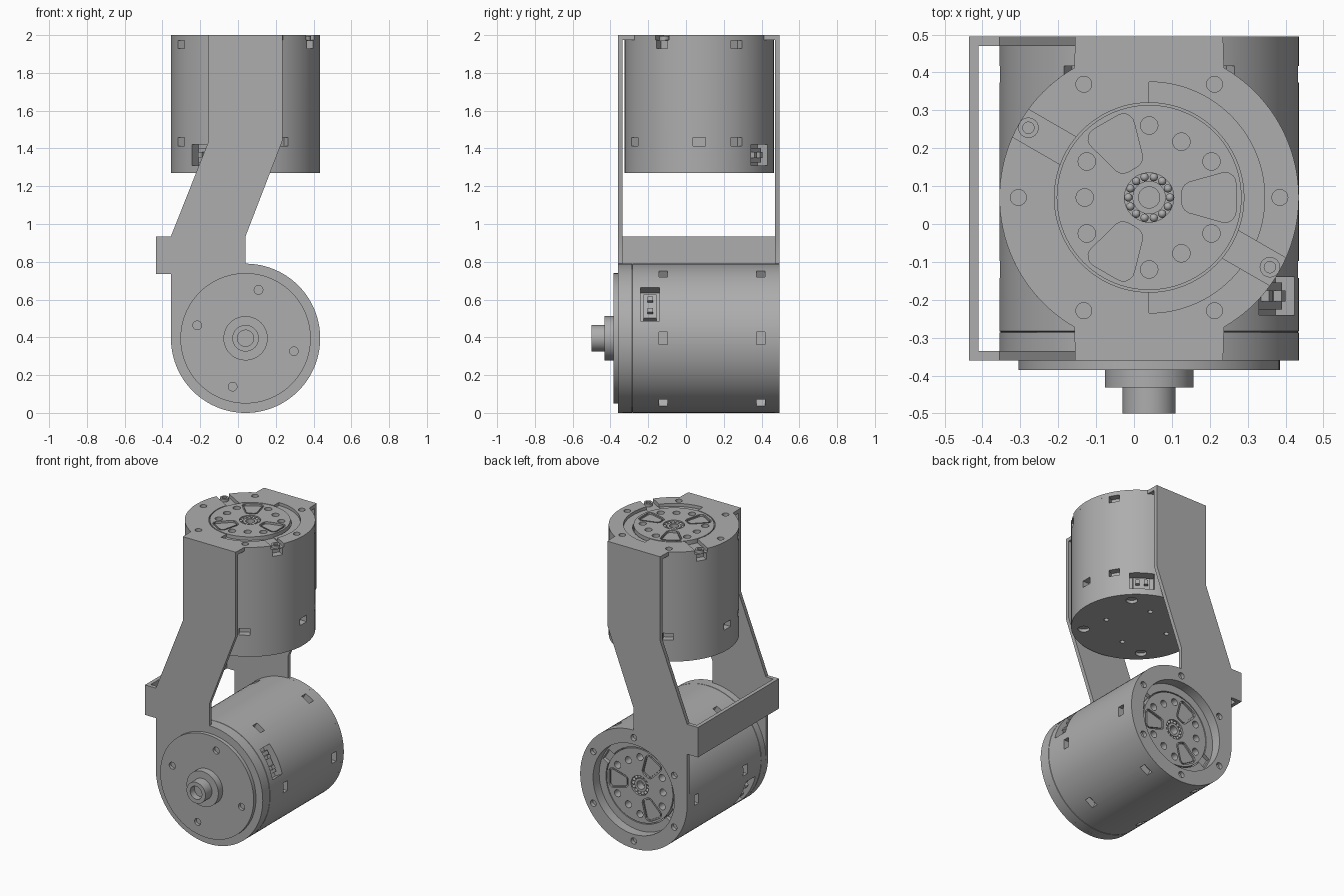
import bpy, bmesh
from math import pi, sin, cos, radians
from mathutils import Matrix, Vector

old = bpy.data.objects.get("Cube")
if old:
    bpy.data.objects.remove(old, do_unlink=True)

grey = bpy.data.materials.new("plain grey")
grey.use_nodes = True
COLOUR = (0.42, 0.42, 0.42, 1)
grey.diffuse_color = COLOUR
grey.node_tree.nodes["Principled BSDF"].inputs["Base Color"].default_value = COLOUR

R = 0.395
SEG = 96
SIX = range(0, 360, 60)


def polar(r, deg):
    return r * cos(radians(deg)), r * sin(radians(deg))


def spin(deg):
    return Matrix.Rotation(radians(deg), 4, "Z")


# ---- bmesh building blocks (local axis is z) ----
def cyl(bm, r, z0, z1, at=(0, 0), seg=24):
    m = Matrix.Translation((at[0], at[1], (z0 + z1) / 2))
    bmesh.ops.create_cone(bm, cap_ends=True, segments=seg, radius1=r, radius2=r,
                          depth=z1 - z0, matrix=m)


def box(bm, lo, hi, m=Matrix()):
    lo, hi = Vector(lo), Vector(hi)
    place = m @ Matrix.Translation((lo + hi) / 2) @ Matrix.Diagonal((*(hi - lo), 1))
    bmesh.ops.create_cube(bm, size=1, matrix=place)


def prism(bm, outline, z0, z1):
    base = [bm.verts.new((x, y, z0)) for x, y in outline]
    face = bm.faces.new(base)
    ext = bmesh.ops.extrude_face_region(bm, geom=[face])
    moved = [v for v in ext["geom"] if isinstance(v, bmesh.types.BMVert)]
    bmesh.ops.translate(bm, verts=moved, vec=(0, 0, z1 - z0))
    bmesh.ops.recalc_face_normals(bm, faces=bm.faces)


def lathe(bm, profile, seg=SEG):
    rings = [bm.verts.new((r, 0, z)) for r, z in profile]
    edges = [bm.edges.new(p) for p in zip(rings, rings[1:] + rings[:1])]
    bmesh.ops.spin(bm, geom=rings + edges, cent=(0, 0, 0), axis=(0, 0, 1),
                   angle=2 * pi, steps=seg, use_merge=True)
    bmesh.ops.remove_doubles(bm, verts=bm.verts, dist=0.0001)
    bmesh.ops.dissolve_degenerate(bm, dist=0.0001, edges=bm.edges)
    bmesh.ops.recalc_face_normals(bm, faces=bm.faces)


def pocket(bm, deg, grow, z0, z1):
    """Rounded wedge between the rotor spokes."""
    tmp = bmesh.new()
    for x, y in ((0.115, 0.013), (0.2, 0.037)):
        for side in (-1, 1):
            cyl(tmp, 0.02 + grow, z0, z1, (x, y * side), 16)
    hull = bmesh.ops.convex_hull(tmp, input=tmp.verts)
    junk = {g for g in hull["geom_interior"] + hull["geom_unused"]
            if isinstance(g, bmesh.types.BMVert)}
    bmesh.ops.delete(tmp, geom=list(junk), context="VERTS")
    bmesh.ops.transform(tmp, matrix=spin(deg), verts=tmp.verts)
    bmesh.ops.recalc_face_normals(tmp, faces=tmp.faces)
    me = bpy.data.meshes.new("wedge")
    tmp.to_mesh(me)
    tmp.free()
    bm.from_mesh(me)
    bpy.data.meshes.remove(me)


def make(name, bm, m=Matrix(), cut=None):
    """Turn a bmesh into an object, carving the cutter bmesh out of it."""
    def to_object(label, source):
        me = bpy.data.meshes.new(label)
        source.to_mesh(me)
        source.free()
        ob = bpy.data.objects.new(label, me)
        bpy.context.collection.objects.link(ob)
        ob.matrix_world = m
        return ob
    ob = to_object(name, bm)
    ob.data.materials.append(grey)
    if cut:
        tool = to_object("cutter", cut)
        mod = ob.modifiers.new("carve", "BOOLEAN")
        mod.object, mod.solver, mod.use_self = tool, "EXACT", True
        bpy.context.view_layer.objects.active = ob
        bpy.ops.object.modifier_apply(modifier=mod.name)
        bpy.data.objects.remove(tool, do_unlink=True)
    bpy.ops.object.select_all(action="DESELECT")
    ob.select_set(True)
    bpy.context.view_layer.objects.active = ob
    bpy.ops.object.shade_smooth_by_angle(angle=radians(30))
    return ob


# ---- rotor with spokes, bolt holes and a ball bearing, top at z = 0 ----
def rotor(name, m):
    bm, cut = bmesh.new(), bmesh.new()
    cyl(bm, 0.244, -0.08, 0, seg=SEG)
    for deg in range(0, 360, 30):
        if deg % 120:
            cyl(cut, 0.023, -0.05, 0.1, polar(0.17 if deg % 120 == 60 else 0.19, deg))
        else:
            pocket(cut, deg, 0, -0.07, 0.1)
            pocket(cut, deg, 0.009, -0.01, 0.1)
    cyl(cut, 0.065, -0.06, 0.1, seg=48)
    make(name + "_rotor", bm, m, cut)
    bm = bmesh.new()
    lathe(bm, [(0.028, -0.07), (0.044, -0.07), (0.044, -0.008), (0.028, -0.008)], 32)
    for i in range(14):
        x, y = polar(0.055, i * 360 / 14)
        bmesh.ops.create_uvsphere(bm, u_segments=12, v_segments=8, radius=0.011,
                                  matrix=Matrix.Translation((x, y, -0.014)))
    make(name + "_bearing", bm, m)


# ---- housing: shell profile, rows of windows, two connector sockets ----
def housing(name, m, profile, windows, sockets, cut):
    bm, plug = bmesh.new(), bmesh.new()
    lathe(bm, profile)
    for z, angles in windows:
        for deg in angles:
            box(cut, (R - 0.045, -0.033, z - 0.022), (R + 0.1, 0.033, z + 0.022), spin(deg))
    for deg, z, wide, high in sockets:
        turn = spin(deg)
        w, h = wide / 2, high / 2
        box(cut, (R - 0.07, -w, z - h), (R + 0.1, w, z + h), turn)
        box(plug, (R - 0.08, -w * 0.7, z - h * 0.7), (R - 0.035, w * 0.7, z + h * 0.7), turn)
        for side in (-1, 1):
            y = side * w * 0.35
            box(plug, (R - 0.04, y - 0.012, z - 0.015), (R - 0.012, y + 0.012, z + 0.015), turn)
    make(name + "_housing", bm, m, cut)
    make(name + "_connectors", plug, m)


def channels(cut, z0, z1):
    for deg in (150, -30):
        box(cut, (0.2, -0.042, z0), (0.5, 0.042, z1), spin(deg))


# Upper motor, upright
upper = Matrix.Translation((0.04, 0.07, 2))
cut = bmesh.new()
for deg in range(45, 360, 90):
    cyl(cut, 0.035, -0.9, -0.71, polar(0.32, deg))
    cyl(cut, 0.015, -0.9, -0.71, polar(0.2, deg + 30))
housing("upper", upper,
        [(0, -0.73), (R, -0.73), (R, -0.025), (0.25, -0.025), (0.25, -0.09), (0, -0.09)],
        [(-0.05, (30, 150, 210, 330)), (-0.565, (0, 30, 120, 180, 210, 300))],
        [(55, -0.635, 0.15, 0.11), (235, -0.635, 0.15, 0.11)], cut)
rotor("upper", upper)

# Lower motor, lying along y
lower = Matrix.Translation((0.04, 0.495, 0.395)) @ Matrix.Rotation(-pi / 2, 4, "X")
cut = bmesh.new()
tmp_depth = -0.065
for deg in (150, -30):
    box(cut, (0.2, -0.042, -0.09), (0.29, 0.042, 0.1), spin(deg))
housing("lower", lower,
        [(0, -0.83), (R, -0.83), (R, -0.782), (R - 0.004, -0.78), (R, -0.778),
         (R, -0.025), (0.3, -0.025), (0.3, tmp_depth), (0.25, tmp_depth),
         (0.25, -0.15), (0, -0.15)],
        [(-0.1, SIX), (-0.615, SIX)],
        [(-28, -0.685, 0.2, 0.1), (152, -0.685, 0.2, 0.1)], cut)
rotor("lower", lower @ Matrix.Translation((0, 0, tmp_depth)))

# Front cap with stepped hollow shaft
bm, cut = bmesh.new(), bmesh.new()
lathe(bm, [(0, -0.85), (0.345, -0.85), (0.345, -0.88), (0.117, -0.88), (0.117, -0.927),
           (0.07, -0.927), (0.07, -0.995), (0.043, -0.995), (0.043, -0.95), (0, -0.95)])
for deg in range(15, 360, 90):
    cyl(cut, 0.023, -1, -0.86, polar(0.265, deg))
make("front_cap", bm, lower, cut)


# ---- bracket ----
# Outline in (x, -z) so that the lower motor's orientation can be shared
def arm(name, y0, y1, cut):
    ring = [polar(R, d) for d in range(180, -94, -3) if d >= -90]
    ring = [(x + 0.04, y - 0.395) for x, y in ring]
    outline = ring + [(0.04, -0.935), (0.235, -1.44), (0.235, -2),
                      (-0.155, -2), (-0.155, -1.44), (-0.355, -0.935)]
    bm = bmesh.new()
    prism(bm, outline, y0, y1)
    make(name, bm, Matrix.Rotation(-pi / 2, 4, "X"), cut)


arm("front_arm", -0.36, -0.335, None)
cut = bmesh.new()
cyl(cut, 0.3, 0.4, 0.6, (0.04, -0.395), SEG)
for deg in SIX:
    x, y = polar(0.345, deg + 30)
    cyl(cut, 0.021, 0.4, 0.6, (x + 0.04, y - 0.395))
arm("back_arm", 0.47, 0.495, cut)

# Top plate: round flange with two tabs, bore, half-ring step, channels, bolt holes
half = 0.195
edge = 61
outline = [polar(R, d) for d in range(-60, 61, 3)]
outline += [(half, 0.425), (-half, 0.425)]
outline += [polar(R, d) for d in range(120, 241, 3)]
outline += [(-half, -0.43), (half, -0.43)]
bm, cut = bmesh.new(), bmesh.new()
prism(bm, outline, -0.025, 0)
cyl(cut, 0.25, -0.1, 0.1, seg=SEG)
step = [polar(0.305, d) for d in range(-90, 91, 3)]
prism(cut, step, -0.02, 0.1)
channels(cut, -0.1, 0.1)
for deg in SIX:
    cyl(cut, 0.021, -0.1, 0.1, polar(0.345, deg))
make("top_plate", bm, upper, cut)

# Cap screws in the two channels
bm = bmesh.new()
for deg in (150, -30):
    x, y = polar(0.368, deg)
    tmp = bmesh.new()
    lathe(tmp, [(0, -0.03), (0.027, -0.03), (0.027, -0.006), (0.015, -0.006),
                (0.015, -0.016), (0, -0.016)], 24)
    make("channel_screw", tmp, upper @ Matrix.Translation((x, y, 0)))
bm.free()

# Crossbar joining the arms
bm = bmesh.new()
box(bm, (-0.435, -0.36, 0.735), (-0.41, 0.495, 0.935))
box(bm, (-0.41, -0.36, 0.735), (-0.35, -0.335, 0.935))
box(bm, (-0.41, 0.47, 0.735), (-0.35, 0.495, 0.935))
make("crossbar", bm)
